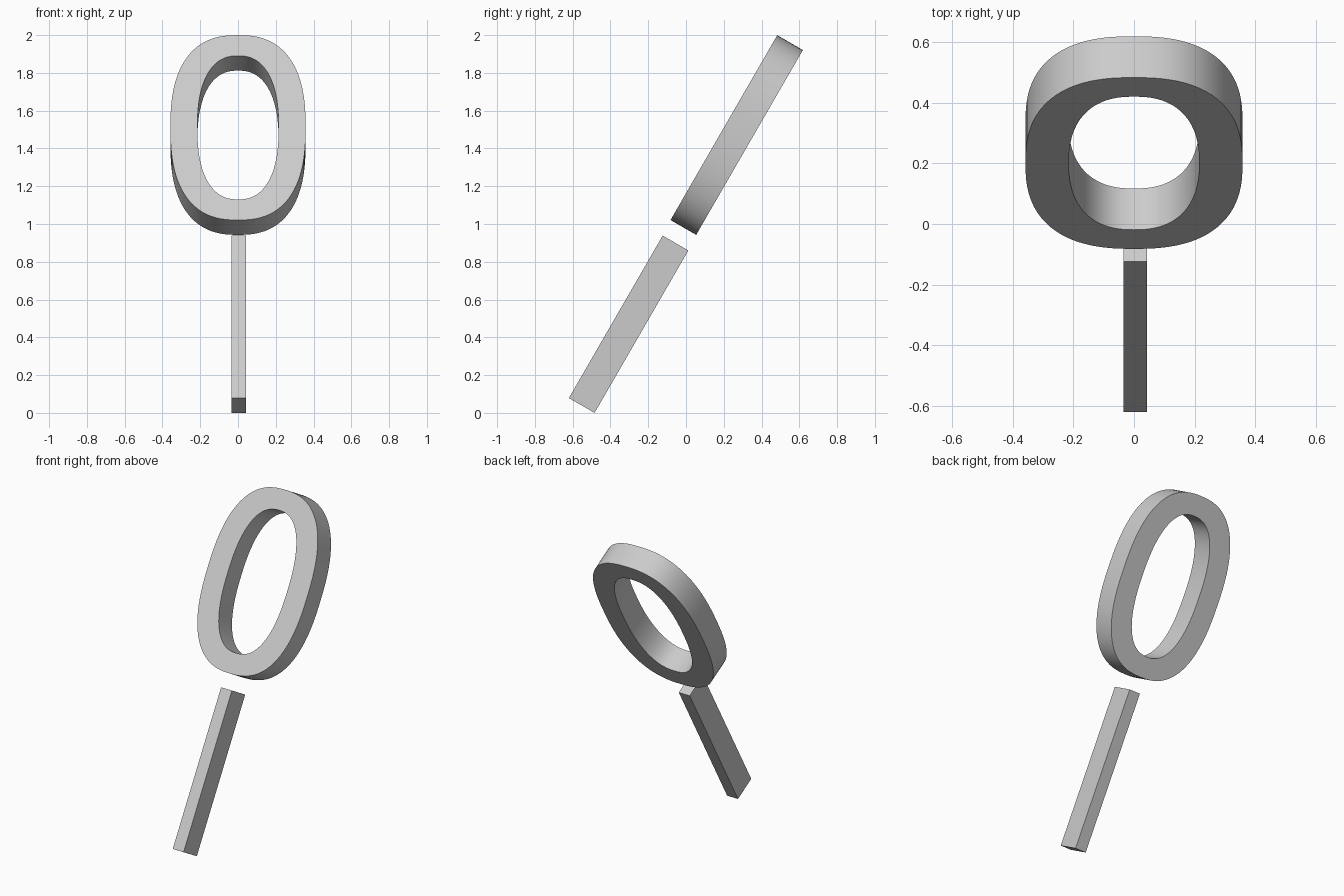
import bpy, bmesh
from math import sin, cos, pi, radians, copysign

cube = bpy.data.objects.get("Cube")
if cube:
    bpy.data.objects.remove(cube, do_unlink=True)

TILT = radians(-30)
DEPTH = 0.157

grey = bpy.data.materials.new("light_grey")
grey.use_nodes = True
grey.diffuse_color = (0.6, 0.6, 0.6, 1)
grey.node_tree.nodes["Principled BSDF"].inputs["Base Color"].default_value = (0.6, 0.6, 0.6, 1)


def add_part(name, bm, location):
    """Make a tilted object whose origin is its lower front edge."""
    bmesh.ops.recalc_face_normals(bm, faces=bm.faces)
    mesh = bpy.data.meshes.new(name)
    bm.to_mesh(mesh)
    bm.free()
    mesh.materials.append(grey)
    obj = bpy.data.objects.new(name, mesh)
    bpy.context.collection.objects.link(obj)
    obj.location = location
    obj.rotation_euler.x = TILT
    return obj


def oval(bm, half_w, half_h, power, centre, y, count=96):
    """Loop of vertices along a rounded, slightly squared oval."""
    def soft(v):
        return copysign(abs(v) ** (2 / power), v)
    angles = [2 * pi * i / count for i in range(count)]
    return [bm.verts.new((half_w * soft(cos(a)), y, centre + half_h * soft(sin(a))))
            for a in angles]


# Oval ring: outer and inner walls joined by flat front and back faces
bm = bmesh.new()
mid = 0.565
loops = [oval(bm, 0.358, mid, 2.5, mid, 0),
         oval(bm, 0.358, mid, 2.5, mid, DEPTH),
         oval(bm, 0.215, 0.439, 2.4, mid, DEPTH),
         oval(bm, 0.215, 0.439, 2.4, mid, 0)]
for k, loop in enumerate(loops):
    other = loops[(k + 1) % len(loops)]
    for i in range(len(loop)):
        j = (i + 1) % len(loop)
        bm.faces.new((loop[i], loop[j], other[j], other[i]))
ring = add_part("oval_ring", bm, (0, -0.082, 1.021))
bpy.ops.object.select_all(action="DESELECT")
ring.select_set(True)
bpy.context.view_layer.objects.active = ring
bpy.ops.object.shade_smooth_by_angle(angle=radians(30))

# Straight square-ended bar below the ring
bm = bmesh.new()
bmesh.ops.create_cube(bm, size=1)
bmesh.ops.translate(bm, verts=bm.verts, vec=(0, 0.5, 0.5))
bmesh.ops.scale(bm, verts=bm.verts, vec=(0.078, DEPTH, 0.993))
add_part("bar", bm, (0.004, -0.62, 0.0785))
